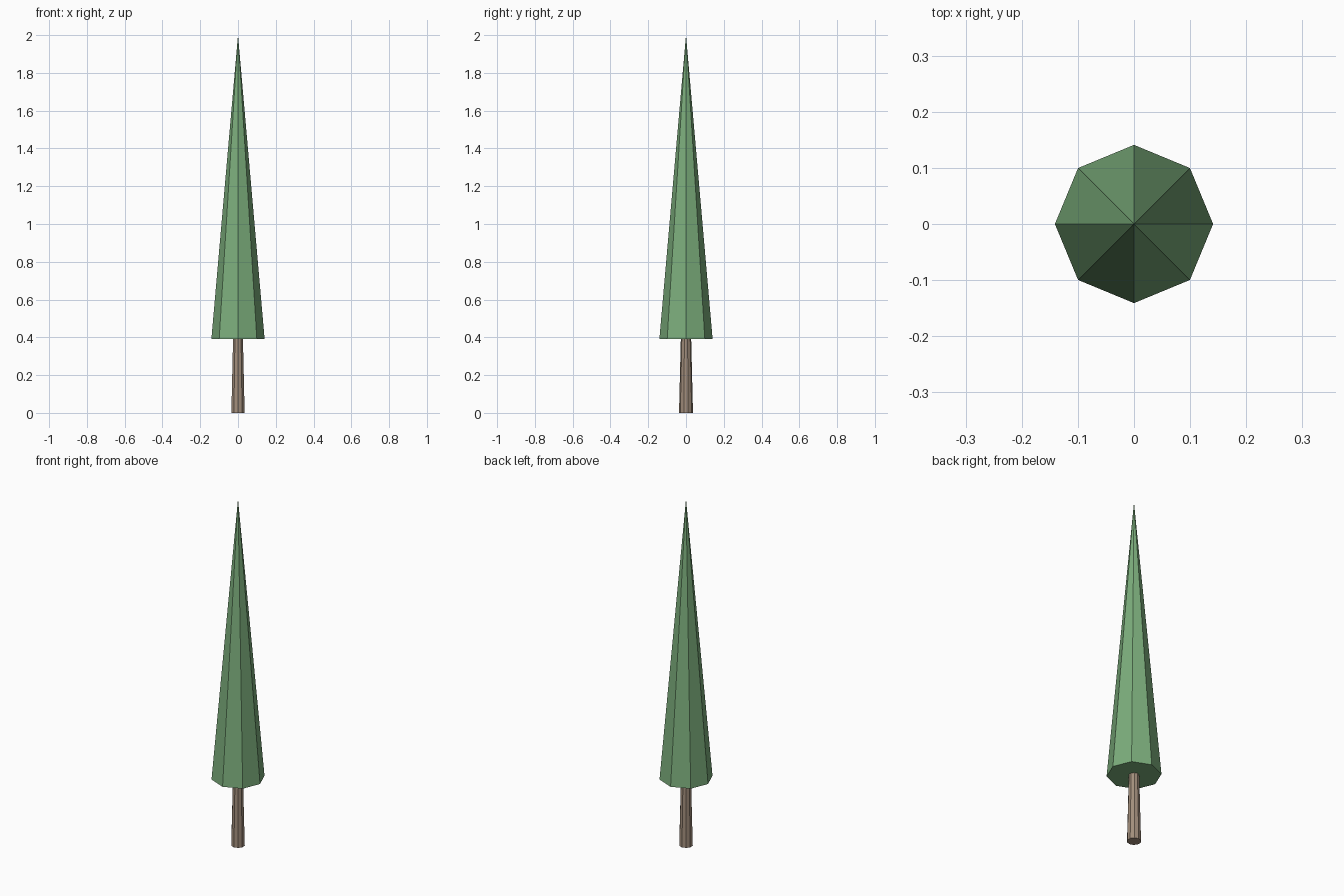
import bpy

if "Cube" in bpy.data.objects:
    bpy.data.objects.remove(bpy.data.objects["Cube"])


def material(name, color):
    mat = bpy.data.materials.new(name)
    mat.diffuse_color = color
    mat.use_nodes = True
    mat.node_tree.nodes["Principled BSDF"].inputs["Base Color"].default_value = mat.diffuse_color
    return mat


def cone(name, sides, r_bottom, r_top, z0, z1, mat):
    """Flat-shaded, capped cone standing between two heights."""
    bpy.ops.mesh.primitive_cone_add(vertices=sides, radius1=r_bottom, radius2=r_top,
                                    depth=z1 - z0, location=(0, 0, (z0 + z1) / 2))
    obj = bpy.context.object
    obj.name = name
    obj.data.materials.append(mat)
    return obj


# Tapered trunk, running slightly into the foliage
cone("trunk", 10, 0.037, 0.027, 0.0, 0.41, material("bark", (0.36, 0.27, 0.2, 1)))

# Tall eight-sided foliage
cone("foliage", 8, 0.141, 0.0, 0.39, 2.0, material("leaves", (0.2, 0.42, 0.2, 1)))
